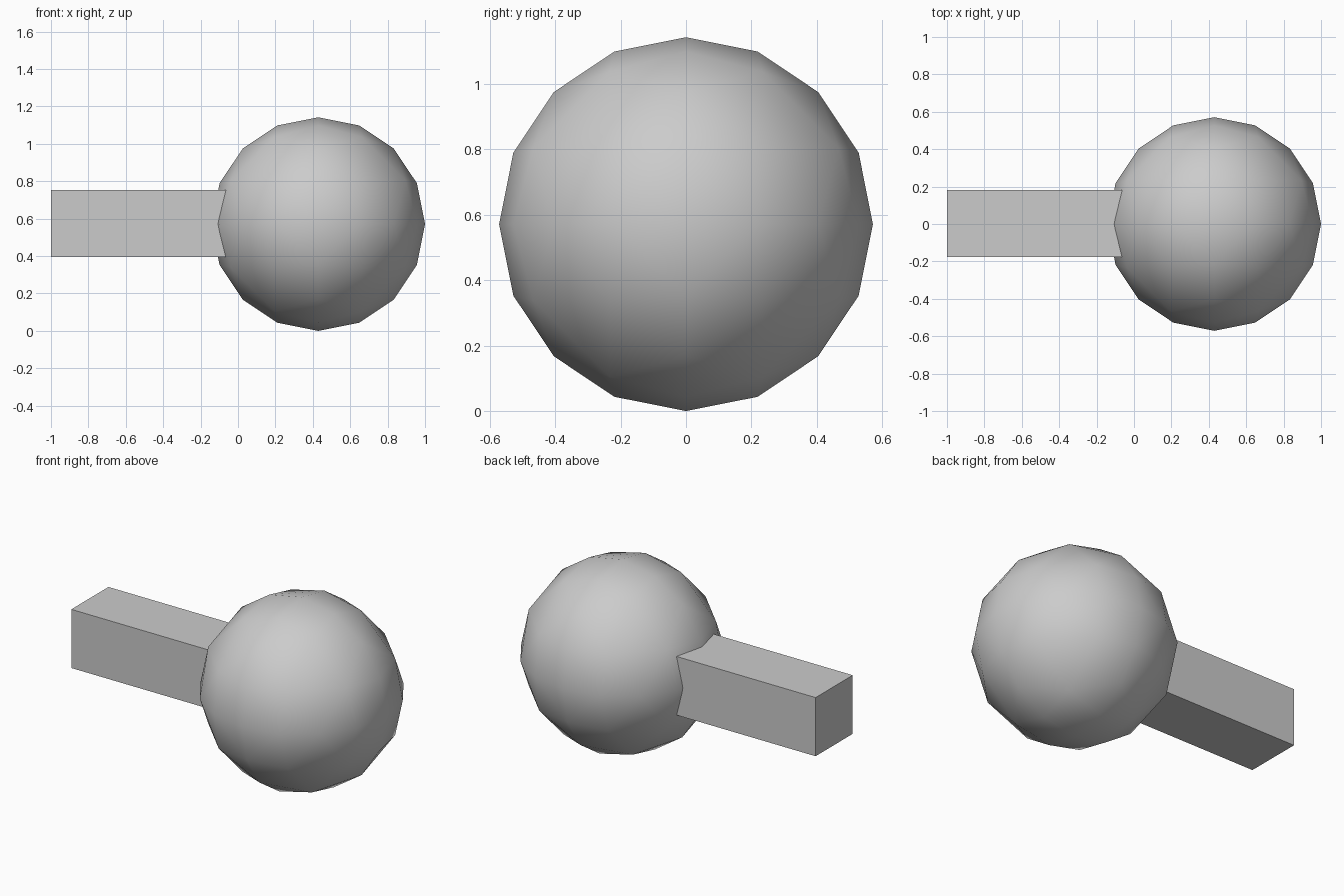
import bpy, bmesh
from mathutils import Vector

if "Cube" in bpy.data.objects:
    bpy.data.objects.remove(bpy.data.objects["Cube"])

RADIUS = 0.571


def finish(bm, name, location, smooth=False):
    bmesh.ops.recalc_face_normals(bm, faces=bm.faces[:])
    for f in bm.faces:
        f.smooth = smooth
    mesh = bpy.data.meshes.new(name)
    bm.to_mesh(mesh)
    bm.free()
    obj = bpy.data.objects.new(name, mesh)
    obj.location = location
    bpy.context.collection.objects.link(obj)
    return obj


# Ball: octahedron split twice, points pushed out to the radius each time
bm = bmesh.new()
for axis in range(3):
    for sign in (-1, 1):
        co = Vector((0, 0, 0))
        co[axis] = sign * RADIUS
        bm.verts.new(co)
bmesh.ops.convex_hull(bm, input=bm.verts[:])
for _ in range(2):
    bmesh.ops.subdivide_edges(bm, edges=bm.edges[:], cuts=1, use_grid_fill=True)
    for v in bm.verts:
        v.co = v.co.normalized() * RADIUS
finish(bm, "ball", (1 - RADIUS, 0, RADIUS), smooth=True)

# Bar: square beam running from the left end into the ball
x0, x1, width = -1.0, 0.0, 0.357
bm = bmesh.new()
bmesh.ops.create_cube(bm, size=1)
bmesh.ops.scale(bm, vec=(x1 - x0, width, width), verts=bm.verts[:])
finish(bm, "bar", ((x0 + x1) / 2, 0.003, RADIUS + 0.003))
